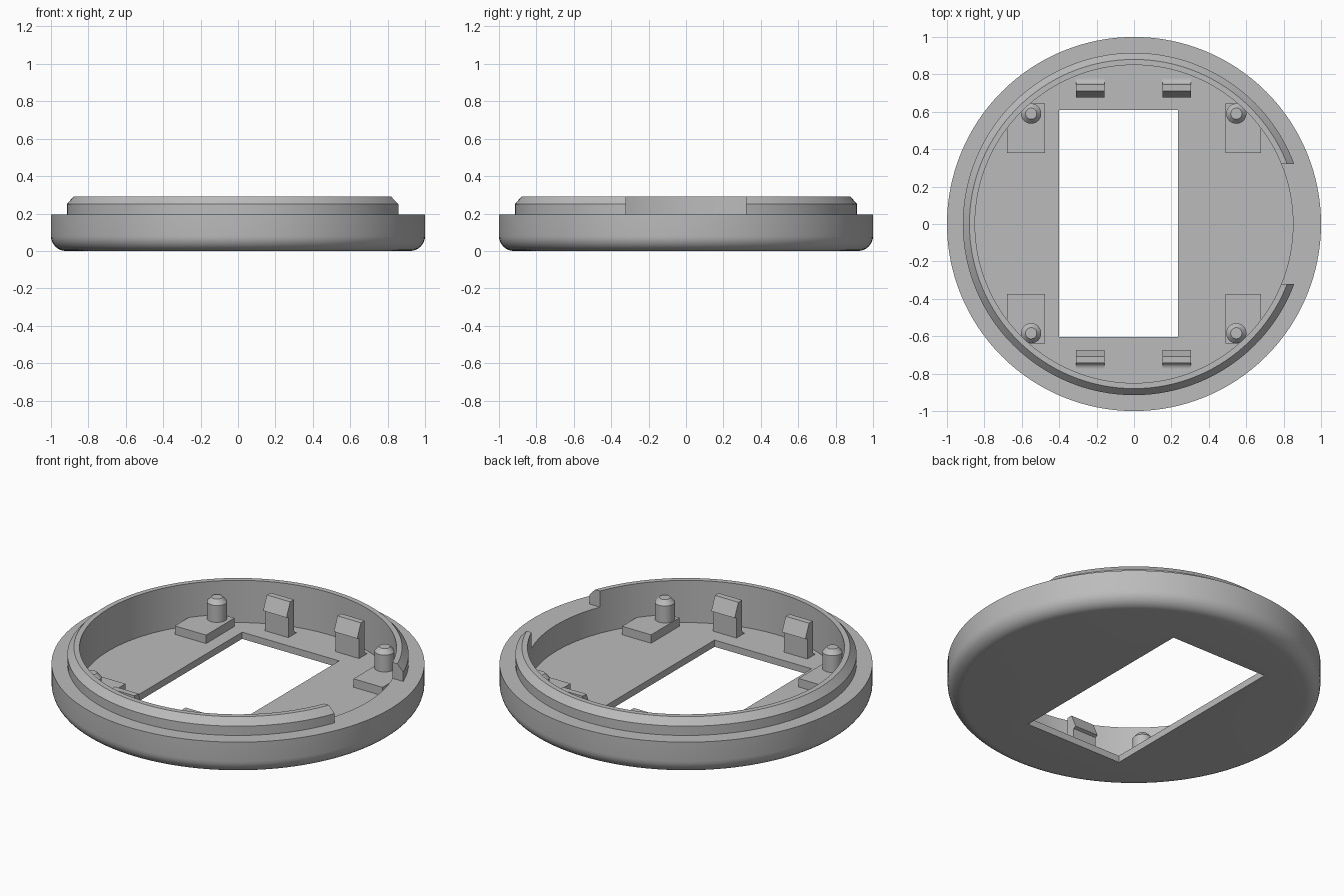
import bpy
import bmesh
from math import sin, cos, pi
from mathutils import Vector

cube = bpy.data.objects.get("Cube")
if cube:
    bpy.data.objects.remove(cube, do_unlink=True)

grey = bpy.data.materials.new("plain grey")
grey.use_nodes = True
grey.diffuse_color = (0.5, 0.5, 0.5, 1)
grey.node_tree.nodes["Principled BSDF"].inputs["Base Color"].default_value = (0.5, 0.5, 0.5, 1)


def finish(bm, name):
    bmesh.ops.remove_doubles(bm, verts=bm.verts, dist=1e-5)
    bmesh.ops.recalc_face_normals(bm, faces=bm.faces)
    mesh = bpy.data.meshes.new(name)
    bm.to_mesh(mesh)
    bm.free()
    mesh.materials.append(grey)
    obj = bpy.data.objects.new(name, mesh)
    bpy.context.collection.objects.link(obj)
    return obj


def activate(obj):
    bpy.ops.object.select_all(action='DESELECT')
    obj.select_set(True)
    bpy.context.view_layer.objects.active = obj


def smooth(obj):
    activate(obj)
    bpy.ops.object.shade_smooth_by_angle(angle=pi / 7)


def lathe(name, profile, steps, centre=(0, 0)):
    """Revolve (radius, height) points about a vertical axis."""
    bm = bmesh.new()
    verts = [bm.verts.new((r, 0, z)) for r, z in profile]
    edges = [bm.edges.new(pair) for pair in zip(verts, verts[1:])]
    bmesh.ops.spin(bm, geom=verts + edges, cent=(0, 0, 0), axis=(0, 0, 1),
                   angle=2 * pi, steps=steps, use_merge=True)
    bmesh.ops.translate(bm, verts=bm.verts, vec=(*centre, 0))
    return finish(bm, name)


def box(name, low, high):
    low, high = Vector(low), Vector(high)
    bm = bmesh.new()
    bmesh.ops.create_cube(bm, size=1)
    bmesh.ops.scale(bm, verts=bm.verts, vec=high - low)
    bmesh.ops.translate(bm, verts=bm.verts, vec=(low + high) / 2)
    return finish(bm, name)


def extrude_x(name, profile, x0, x1):
    """Extrude a (y, z) outline from x0 to x1."""
    bm = bmesh.new()
    face = bm.faces.new([bm.verts.new((x0, y, z)) for y, z in profile])
    out = bmesh.ops.extrude_face_region(bm, geom=[face])["geom"]
    moved = [v for v in out if isinstance(v, bmesh.types.BMVert)]
    bmesh.ops.translate(bm, verts=moved, vec=(x1 - x0, 0, 0))
    return finish(bm, name)


def cut(obj, cutter):
    cutter.hide_render = True
    mod = obj.modifiers.new("cut", 'BOOLEAN')
    mod.operation = 'DIFFERENCE'
    mod.solver = 'EXACT'
    mod.object = cutter
    activate(obj)
    bpy.ops.object.modifier_apply(modifier=mod.name)
    bpy.data.objects.remove(cutter, do_unlink=True)


FLOOR, LEDGE, TOP = 0.04, 0.195, 0.29
INNER, ROUND = 0.85, 0.08

# Round tray with a rounded lower edge and a rectangular opening
corner = [(1 - ROUND + ROUND * sin(a), ROUND - ROUND * cos(a))
          for a in (i * pi / 16 for i in range(9))]
tray = lathe("tray", [(0, 0)] + corner +
             [(1, LEDGE), (INNER, LEDGE), (INNER, FLOOR), (0, FLOOR)], 128)
cut(tray, box("opening_cutter", (-0.4, -0.603, -0.1), (0.235, 0.61, 0.15)))
smooth(tray)

# Chamfered raised rim, open on one side
rim = lathe("rim", [(INNER, LEDGE), (0.915, LEDGE), (0.915, 0.25),
                    (0.88, TOP), (INNER, TOP), (INNER, LEDGE)], 128)
cut(rim, box("gap_cutter", (0.5, -0.32, 0.1), (1.2, 0.32, 0.4)))
smooth(rim)

# Hook outline: column, sloped catch, filleted back
fillet = [(0.775 - 0.03 * cos(a), 0.07 - 0.03 * sin(a))
          for a in (i * pi / 12 for i in range(7))]
hook = [(0.693, FLOOR), (0.693, 0.158), (0.675, 0.165), (0.71, 0.245), (0.745, 0.245)] + fillet

for side, end in ((1, "back"), (-1, "front")):
    # Pads in the corners, each with a tapered pin
    for x0, x1, px, hand in ((-0.68, -0.475, -0.55, "right"), (0.49, 0.68, 0.547, "left")):
        ys = sorted(0.003 + side * y for y in (0.377, 0.642))
        box(f"{end}_{hand}_pad", (x0, ys[0], 0.03), (x1, ys[1], 0.09))
        pin = lathe(f"{end}_{hand}_pin", [(0, 0.08), (0.054, 0.08), (0.054, 0.19),
                                          (0.03, 0.217), (0, 0.217)], 32,
                    (px, 0.003 + side * 0.587))
        smooth(pin)
    # Snap hooks
    for x0, x1, hand in ((-0.31, -0.157, "right"), (0.153, 0.306, "left")):
        clip = extrude_x(f"{end}_{hand}_hook", [(0.002 + side * y, z) for y, z in hook], x0, x1)
        smooth(clip)
